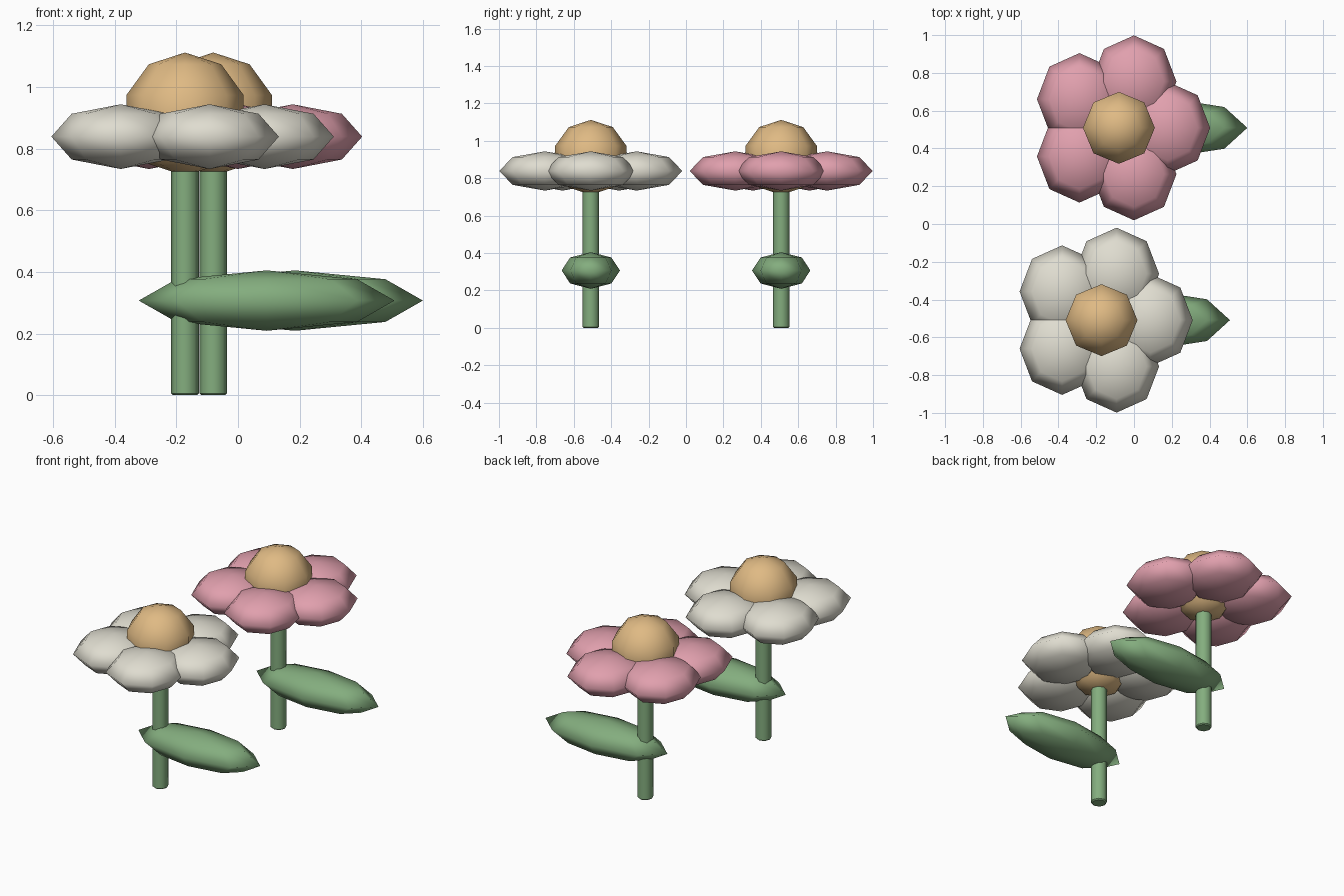
import bpy, math

if "Cube" in bpy.data.objects:
    bpy.data.objects.remove(bpy.data.objects["Cube"])


def material(name, rgb):
    m = bpy.data.materials.new(name)
    m.diffuse_color = (*rgb, 1)
    m.use_nodes = True
    m.node_tree.nodes["Principled BSDF"].inputs["Base Color"].default_value = m.diffuse_color
    return m


GREEN = material("leaf green", (0.23, 0.42, 0.21))
GOLD = material("golden tan", (0.74, 0.49, 0.23))
CREAM = material("cream white", (0.74, 0.72, 0.63))
PINK = material("soft pink", (0.75, 0.35, 0.42))


def ellipsoid(name, loc, scale, rings, mat):
    bpy.ops.mesh.primitive_uv_sphere_add(segments=8, ring_count=rings, radius=1, location=loc)
    ob = bpy.context.object
    ob.name = name
    ob.scale = scale
    ob.data.materials.append(mat)
    bpy.ops.object.transform_apply(location=False, rotation=False, scale=True)
    bpy.ops.object.shade_smooth()
    return ob


def flower(prefix, x, y, petal_mat):
    # stem with slightly softened ends
    bpy.ops.mesh.primitive_cylinder_add(vertices=8, radius=0.045, depth=0.8, location=(x, y, 0.4))
    stem = bpy.context.object
    stem.name = prefix + "_stem"
    stem.data.materials.append(GREEN)
    bevel = stem.modifiers.new("soft_ends", 'BEVEL')
    bevel.width = 0.006
    bevel.segments = 1
    bevel.limit_method = 'ANGLE'
    bevel.angle_limit = math.radians(60)
    bpy.ops.object.shade_smooth_by_angle(angle=math.radians(50))

    # long leaf passing through the stem
    ellipsoid(prefix + "_leaf", (x + 0.265, y, 0.307), (0.415, 0.156, 0.098), 4, GREEN)

    # domed flower centre
    ellipsoid(prefix + "_centre", (x, y, 0.912), (0.2, 0.2, 0.2), 5, GOLD)

    # ring of five petals
    for i in range(5):
        a = math.tau * i / 5
        ellipsoid(f"{prefix}_petal_{i + 1}",
                  (x + 0.258 * math.cos(a), y + 0.258 * math.sin(a), 0.839),
                  (0.225, 0.244, 0.105), 4, petal_mat)


flower("cream_flower", -0.172, -0.509, CREAM)
flower("pink_flower", -0.08, 0.509, PINK)
